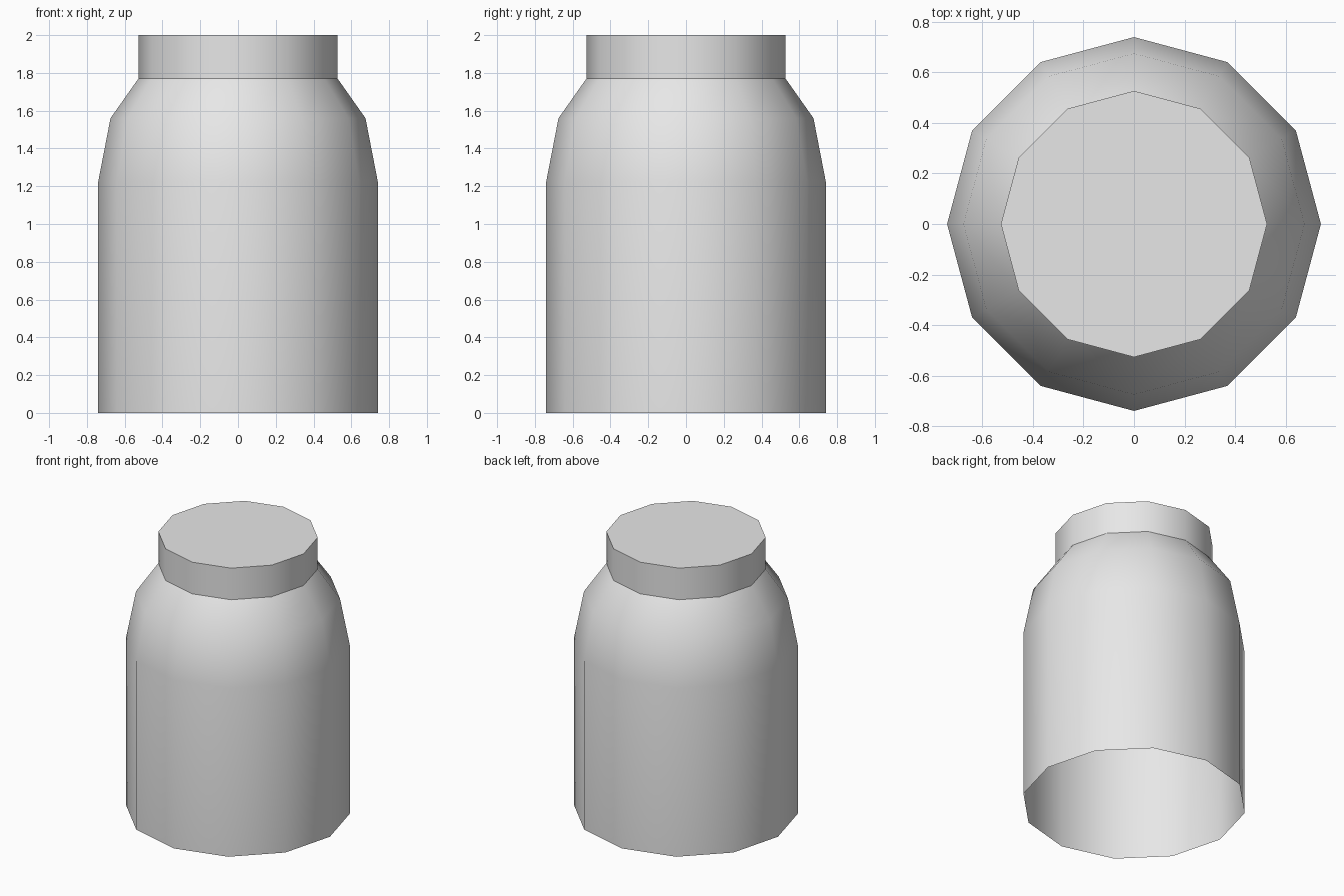
import bpy, bmesh
from math import radians, cos, sin, tau

SIDES = 12

cube = bpy.data.objects.get("Cube")
if cube:
    bpy.data.objects.remove(cube, do_unlink=True)

grey = bpy.data.materials.new("light_grey")
grey.use_nodes = True
grey.diffuse_color = (0.8, 0.8, 0.8, 1)
grey.node_tree.nodes["Principled BSDF"].inputs["Base Color"].default_value = (0.8, 0.8, 0.8, 1)


def lathe(name, profile, cap_top=False):
    """Turn a (radius, height) profile, listed upwards, into a shell."""
    bm = bmesh.new()
    rings = [[bm.verts.new((r * cos(tau * i / SIDES), r * sin(tau * i / SIDES), z))
              for i in range(SIDES)] for r, z in profile]
    for low, high in zip(rings, rings[1:]):
        for i in range(SIDES):
            j = (i + 1) % SIDES
            bm.faces.new((low[i], low[j], high[j], high[i]))
    if cap_top:
        bm.faces.new(rings[-1])
    mesh = bpy.data.meshes.new(name)
    bm.to_mesh(mesh)
    bm.free()
    mesh.materials.append(grey)
    obj = bpy.data.objects.new(name, mesh)
    bpy.context.collection.objects.link(obj)
    bpy.ops.object.select_all(action='DESELECT')
    obj.select_set(True)
    bpy.context.view_layer.objects.active = obj
    bpy.ops.object.shade_smooth_by_angle(angle=radians(32))
    return obj


# Jar body: straight wall and sloping shoulder, open underneath
lathe("jar_body", [(0.74, 0), (0.74, 1.225), (0.675, 1.56), (0.527, 1.77)])

# Lid: short straight band with a flat top
lathe("jar_lid", [(0.527, 1.77), (0.527, 2)], cap_top=True)
